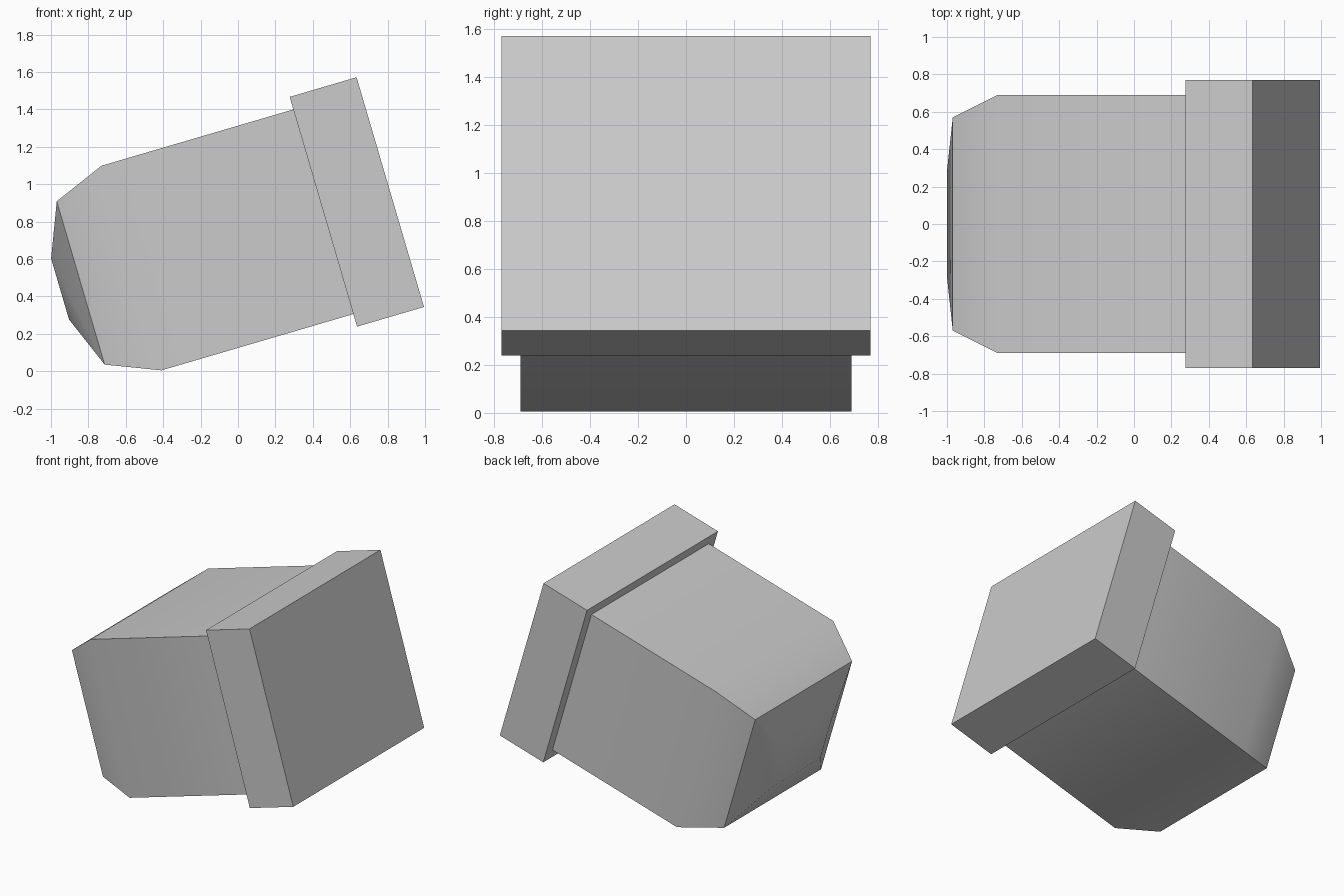
import bpy, bmesh, math
from mathutils import Matrix

if "Cube" in bpy.data.objects:
    bpy.data.objects.remove(bpy.data.objects["Cube"])

TILT = Matrix.Rotation(math.radians(-16.35), 4, 'Y')
CENTRE = 0.69  # height of the long axis before tilting

# Rectangular sections along the axis: (position, half width, half height)
SECTIONS = [
    (-0.789, 0.29, 0.17),    # raised rear panel
    (-0.674, 0.57, 0.455),   # rear rim
    (-0.391, 0.69, 0.57),    # end of the taper
    (0.678, 0.69, 0.57),     # body meets the front frame
    (0.678, 0.77, 0.64),     # frame back
    (1.051, 0.77, 0.64),     # frame front
]


def loft(name, sections):
    bm = bmesh.new()
    rings = [[bm.verts.new((s, a * w, CENTRE + b * h))
              for a, b in ((-1, -1), (1, -1), (1, 1), (-1, 1))]
             for s, w, h in sections]
    for r0, r1 in zip(rings, rings[1:]):
        for i in range(4):
            j = (i + 1) % 4
            bm.faces.new((r0[i], r0[j], r1[j], r1[i]))
    bm.faces.new(rings[0])
    bm.faces.new(rings[-1])
    bmesh.ops.recalc_face_normals(bm, faces=bm.faces)
    bm.transform(TILT)
    mesh = bpy.data.meshes.new(name)
    bm.to_mesh(mesh)
    bm.free()
    obj = bpy.data.objects.new(name, mesh)
    bpy.context.collection.objects.link(obj)
    return obj


# Tilted housing with tapered rear and wider front frame
housing = loft("housing", SECTIONS)
bpy.context.view_layer.objects.active = housing
housing.select_set(True)
bpy.ops.object.shade_smooth_by_angle(angle=math.radians(30))
